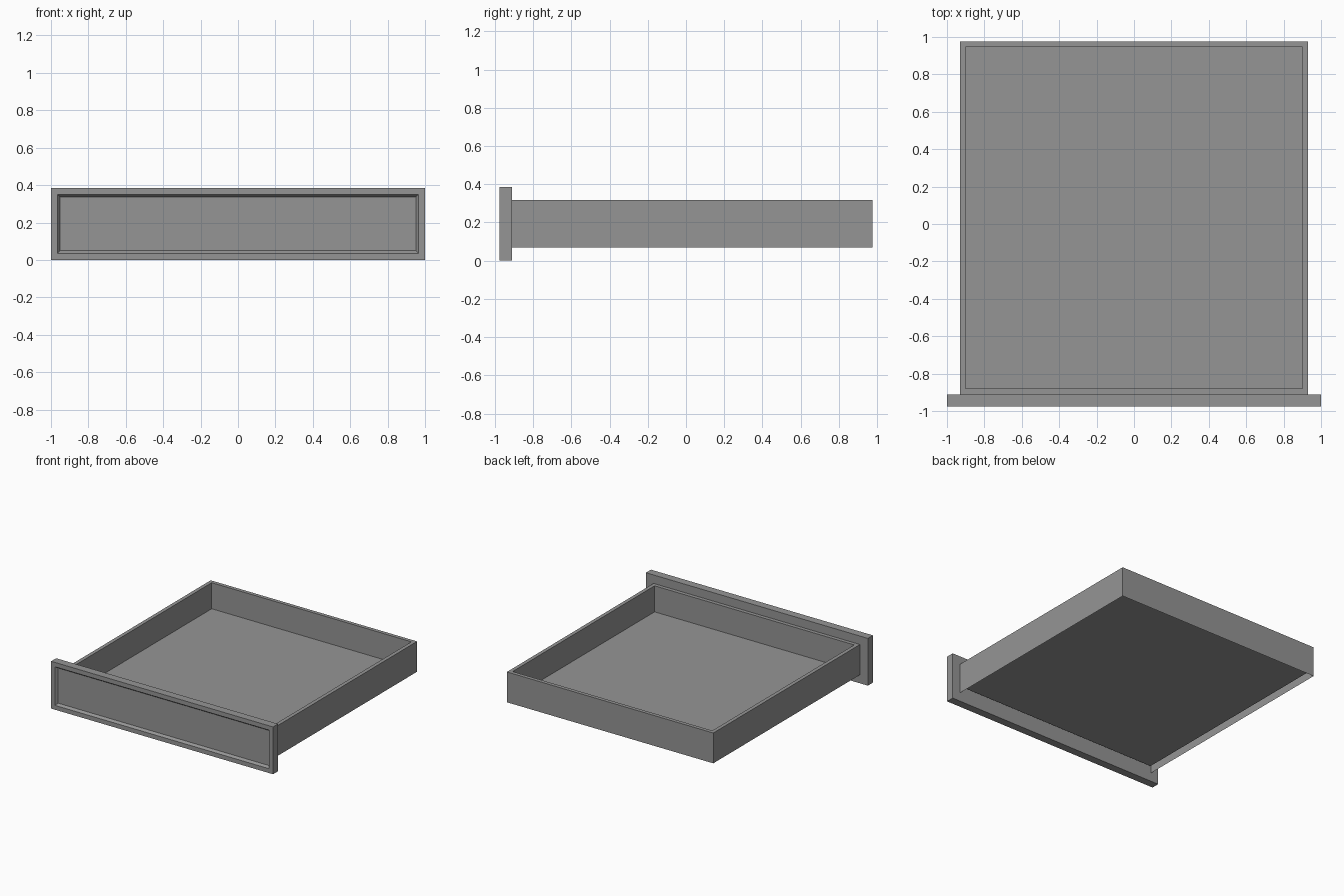
import bpy
import bmesh
from mathutils import Vector

cube = bpy.data.objects.get("Cube")
if cube:
    bpy.data.objects.remove(cube, do_unlink=True)

# One plain grey for the whole drawer
grey = bpy.data.materials.new("plain grey")
grey.use_nodes = True
colour = (0.30, 0.30, 0.30, 1)
grey.diffuse_color = colour
grey.node_tree.nodes["Principled BSDF"].inputs["Base Color"].default_value = colour


def block(low, high):
    """Start a bmesh box between two opposite corners."""
    low, high = Vector(low), Vector(high)
    bm = bmesh.new()
    bmesh.ops.create_cube(bm, size=1)
    for v in bm.verts:
        v.co = (low + high) / 2 + v.co * (high - low)
    bm.normal_update()
    return bm


def face_towards(bm, direction):
    return max(bm.faces, key=lambda f: f.normal.dot(Vector(direction)))


def finish(bm, name):
    mesh = bpy.data.meshes.new(name)
    bm.to_mesh(mesh)
    bm.free()
    mesh.materials.append(grey)
    obj = bpy.data.objects.new(name, mesh)
    bpy.context.collection.objects.link(obj)


# Front panel with a bevelled recess
bm = block((-1, -0.977, 0), (1, -0.912, 0.385))
front = face_towards(bm, (0, -1, 0))
bmesh.ops.inset_region(bm, faces=[front], thickness=0.05)
bmesh.ops.inset_region(bm, faces=[front], thickness=0.02, depth=-0.02)
finish(bm, "front_panel")

# Tray: hollow walls open underneath, with a raised floor
wall, depth = 0.043, 0.212
bm = block((-0.93, -0.911, 0.07), (0.93, 0.977, 0.317))
bmesh.ops.delete(bm, geom=[face_towards(bm, (0, 0, -1))], context='FACES_ONLY')
floor = face_towards(bm, (0, 0, 1))
bmesh.ops.inset_region(bm, faces=[floor], thickness=wall)
sunk = bmesh.ops.extrude_discrete_faces(bm, faces=[floor])["faces"][0]
rim = [e for e in bm.edges if not e.link_faces or len(e.link_faces) == 1]
rim = [e for e in rim if e.verts[0].co.z > 0.3 and e not in sunk.edges[:]]
# Inner wall faces join the rim to the lowered floor
for v in sunk.verts:
    v.co.z -= depth
bmesh.ops.bridge_loops(bm, edges=rim + sunk.edges[:])
# Inner walls face the inside of the tray
for f in bm.faces:
    c = f.calc_center_median()
    f.normal_update()
    inner = abs(f.normal.z) < 0.5 and (abs(c.x) < 0.9 and -0.88 < c.y < 0.95)
    if inner and f.normal.dot(Vector((c.x, c.y, 0))) > 0:
        f.normal_flip()
finish(bm, "drawer_tray")
